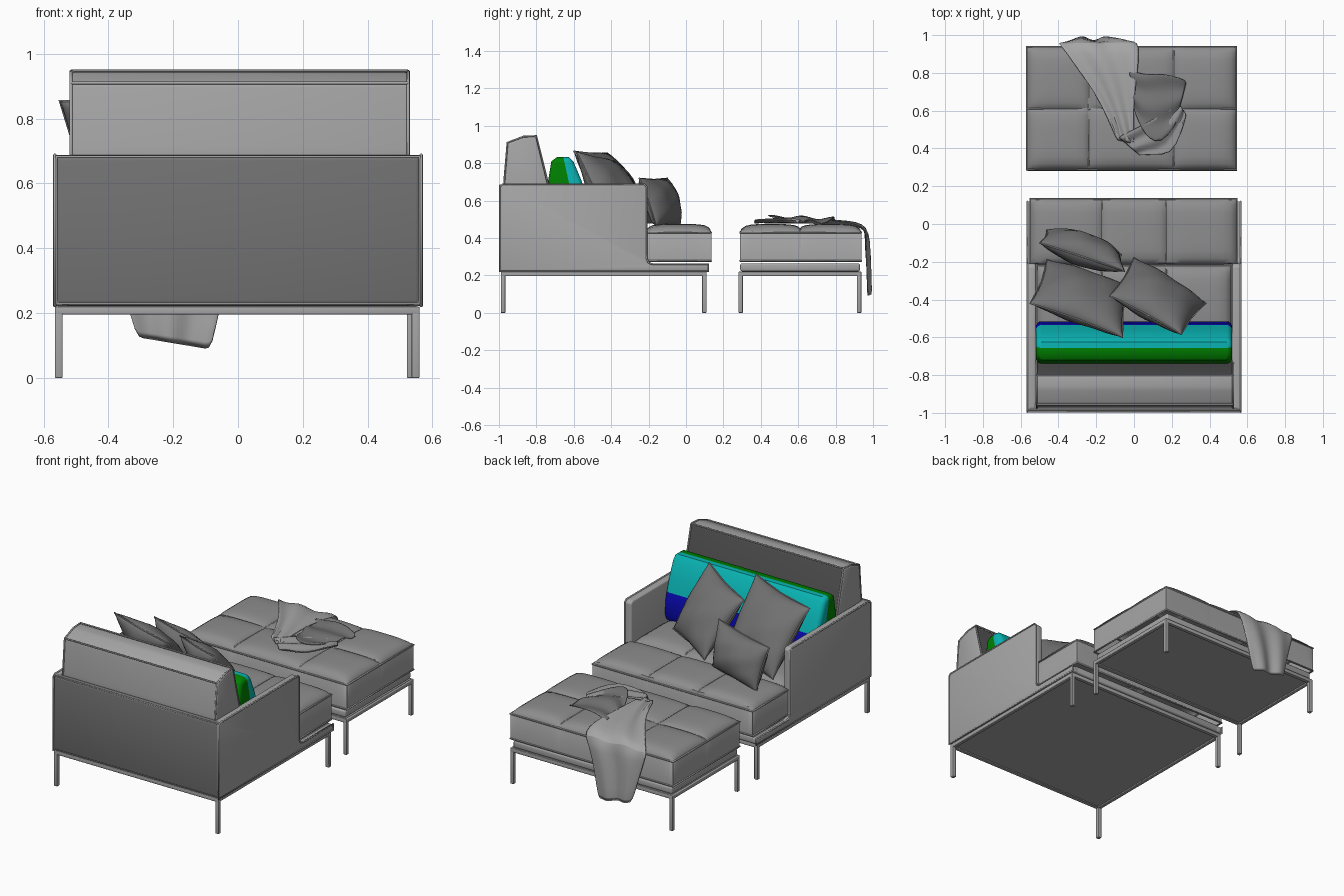
import bpy, bmesh, math
from mathutils import Vector

if "Cube" in bpy.data.objects:
    bpy.data.objects.remove(bpy.data.objects["Cube"])

def material(name, r, g, b):
    m = bpy.data.materials.new(name)
    m.diffuse_color = (r, g, b, 1)
    m.use_nodes = True
    m.node_tree.nodes["Principled BSDF"].inputs["Base Color"].default_value = m.diffuse_color
    return m

GREY = material("grey_fabric", .38, .38, .38)
MID = material("mid_grey_fabric", .27, .27, .27)
DEEP = material("deep_grey_fabric", .17, .17, .17)
DARK = material("dark_grey_fabric", .08, .08, .08)

def finish(name, bm, mats=(GREY,)):
    bmesh.ops.recalc_face_normals(bm, faces=bm.faces)
    me = bpy.data.meshes.new(name)
    bm.to_mesh(me)
    bm.free()
    ob = bpy.data.objects.new(name, me)
    for m in mats:
        me.materials.append(m)
    bpy.context.collection.objects.link(ob)
    return ob

def round_edges(bm, edges, r, seg=3):
    bmesh.ops.bevel(bm, geom=edges, offset=r, segments=seg, profile=0.5, affect='EDGES', clamp_overlap=True)

def prism_bm(profile, x0, x1):
    """Extrude a (y, z) profile along x."""
    bm = bmesh.new()
    f = bm.faces.new([bm.verts.new((x0, y, z)) for y, z in profile])
    r = bmesh.ops.extrude_face_region(bm, geom=[f])["geom"]
    bmesh.ops.translate(bm, vec=(x1 - x0, 0, 0), verts=[v for v in r if isinstance(v, bmesh.types.BMVert)])
    bmesh.ops.recalc_face_normals(bm, faces=bm.faces)
    return bm

def prism(name, profile, x0, x1, bevel, mats=(GREY,)):
    bm = prism_bm(profile, x0, x1)
    if bevel:
        round_edges(bm, bm.edges[:], bevel)
    return finish(name, bm, mats)

def box(name, x0, x1, y0, y1, z0, z1, bevel=0.004, mats=(GREY,)):
    return prism(name, [(y0, z0), (y1, z0), (y1, z1), (y0, z1)], x0, x1, bevel, mats)

def piping(name, pts, r=0.005, closed=True):
    cu = bpy.data.curves.new(name, 'CURVE')
    cu.dimensions = '3D'
    cu.bevel_depth, cu.bevel_resolution = r, 2
    cu.materials.append(GREY)
    sp = cu.splines.new('POLY')
    sp.points.add(len(pts) - 1)
    for p, c in zip(sp.points, pts):
        p.co = (*c, 1)
    sp.use_cyclic_u = closed
    bpy.context.collection.objects.link(bpy.data.objects.new(name, cu))

def grid_faces(bm, g):
    for a, b in zip(g, g[1:]):
        for j in range(len(a) - 1):
            bm.faces.new((a[j], b[j], b[j + 1], a[j + 1]))

def tufted(name, xs, ys, z0=0.272, rim=0.43, n=10):
    """Cushion whose cells puff up between the seams at xs and ys."""
    def samples(a):
        out = [(a[0], -1)]
        for p, q in zip(a, a[1:]):
            us = [-math.cos(math.pi * i / n) for i in range(1, n + 1)]
            out += [(p + (q - p) * (u + 1) / 2, u) for u in us]
        return [(x, u, 2 * (x - a[0]) / (a[-1] - a[0]) - 1) for x, u in out]
    def puff(u, v, k):
        return max(0, (1 - abs(u) ** k) * (1 - abs(v) ** k)) ** 0.6
    bm = bmesh.new()
    grid_faces(bm, [[bm.verts.new((x, y, rim + .022 * puff(u, v, 4) + .023 * puff(U, V, 14)))
                     for y, v, V in samples(ys)] for x, u, U in samples(xs)])
    for f in bm.faces:
        f.material_index = 1
    r = bmesh.ops.extrude_edge_only(bm, edges=[e for e in bm.edges if e.is_boundary])["geom"]
    for v in r:
        if isinstance(v, bmesh.types.BMVert):
            v.co.z = z0
        elif isinstance(v, bmesh.types.BMFace):
            v.material_index = 0
    finish(name, bm, (GREY, MID))
    a, b, c, d, h = xs[0], xs[-1], ys[0], ys[-1], rim + .021
    for z in (rim, z0 + 0.006):
        piping(name + "_piping", [(a, c, z), (b, c, z), (b, d, z), (a, d, z)])
    for x in xs[1:-1]:
        piping(name + "_seam", [(x, c, rim), (x, c + .03, h), (x, d - .03, h), (x, d, rim)], .004, False)
    for y in ys[1:-1]:
        piping(name + "_seam", [(a, y, rim), (a + .03, y, h), (b - .03, y, h), (b, y, rim)], .004, False)

def pillow(name, tl, tr, bl, br, thick, n=16):
    """Throw pillow stretched between four corner points."""
    tl, tr, bl, br = map(Vector, (tl, tr, bl, br))
    nrm, mid = (tr - tl).cross(bl - tl).normalized(), (tl + tr + bl + br) / 4
    ts = [-math.cos(math.pi * i / n) for i in range(n + 1)]
    def point(u, v, s):
        a = (u * (1 - 0.06 * (1 - v * v)) + 1) / 2
        b = (v * (1 - 0.06 * (1 - u * u)) + 1) / 2
        h = max(0, (1 - u * u) * (1 - v * v)) ** 0.5
        h *= 1 + 0.08 * math.sin(6 * u + 3 * v) * math.cos(4 * v - u)
        return tl.lerp(tr, a).lerp(bl.lerp(br, a), b) + nrm * s * h * thick / 2
    bm = bmesh.new()
    for s in (1, -1):
        grid_faces(bm, [[bm.verts.new(point(u, v, s)) for v in ts] for u in ts])
    bmesh.ops.remove_doubles(bm, verts=bm.verts, dist=0.0005)
    finish(name, bm, (DEEP,))
    rim = [tl, (tl + tr) / 2, tr, (tr + br) / 2, br, (br + bl) / 2, bl, (bl + tl) / 2]
    piping(name + "_piping", [p.lerp(mid, 0.06) if k % 2 else p for k, p in enumerate(rim)], 0.004)

def cloth(name, rows, amp, mats, m=10):
    """Rippled fabric strip through pairs of left/right points."""
    bm = bmesh.new()
    def point(i, j):
        p = Vector(rows[i][0]).lerp(Vector(rows[i][1]), j / m)
        w = amp * math.sin(j * 1.25 + i * 0.7)
        return p + (Vector((0, 0, w)) if p.z > 0.44 else Vector((0, w * 1.2, 0)))
    grid_faces(bm, [[bm.verts.new(point(i, j)) for j in range(m + 1)] for i in range(len(rows))])
    ob = finish(name, bm, mats)
    so = ob.modifiers.new("thickness", 'SOLIDIFY')
    so.thickness, so.offset = 0.008, 0
    ob.modifiers.new("smooth", 'SUBSURF').levels = 1

def base_frame(name, x0, x1, y0, y1, t=0.024):
    """Metal rails, four legs and underside panel."""
    box(name + "_underside", x0 + .01, x1 - .01, y0 + .01, y1 - .01, 0.203, 0.222, 0)
    for a, b in ((y0, y0 + t), (y1 - t, y1)):
        box(name + "_cross_rail", x0, x1, a, b, 0.196, 0.22)
        for c, d in ((x0, x0 + t), (x1 - t, x1)):
            box(name + "_leg", c, d, a, b, 0, 0.22)
    for c, d in ((x0, x0 + t), (x1 - t, x1)):
        box(name + "_side_rail", c, d, y0, y1, 0.196, 0.22)

# Armchair frame, base and upholstered shell
base_frame("chair", -0.565, 0.56, -0.99, 0.11)
box("chair_base", -0.545, 0.54, -0.97, 0.12, 0.222, 0.265, 0.01)
ARM = [(-.995, .222), (.12, .222), (.12, .26), (-.18, .26), (-.2, .268), (-.21, .29),
       (-.21, .675), (-.225, .688), (-.98, .688), (-.995, .675)]
for side, s in (("left", -1), ("right", 1)):
    prism(side + "_arm", ARM, s * 0.52, s * 0.567, 0.009)
    piping(side + "_arm_piping", [(s * 0.565, y, z) for y, z in ARM])
box("back_panel", -0.565, 0.565, -0.998, -0.945, 0.222, 0.688, 0.018, (DEEP,))
piping("back_panel_piping", [(x, -.994, z) for x, z in ((-.56, .23), (.56, .23), (.56, .683), (-.56, .683))])
# Seat: wide front row and rear row between the arms
tufted("seat_front", [-0.55, -0.17, 0.17, 0.545], [-0.215, 0.135])
tufted("seat_rear", [-0.515, -0.17, 0.17, 0.515], [-0.94, -0.58, -0.22])
# Tall back cushion with a darker front face
BACK = [(-.965, .45), (-.695, .45), (-.735, .68), (-.80, .946), (-.87, .942), (-.955, .91), (-.972, .70)]
back = prism("back_cushion", BACK, -0.52, 0.53, 0.014, (GREY, DARK))
for p in back.data.polygons:
    p.material_index = int(p.normal.y > 0.6)
for x in (-0.515, 0.525):
    piping("back_cushion_piping", [(x, y, z) for y, z in BACK])
for y, z in (BACK[3], BACK[5]):
    piping("back_cushion_seam", [(-.515, y, z), (.525, y, z)], 0.005, False)
# Coloured lumbar cushion, split into rear, upper front and lower front
mats = [material("cyan", .003, .46, .46), material("green", 0, .22, 0), material("blue", .003, .003, .48)]
LUMBAR = [(-.735, .46), (-.53, .46), (-.515, .50), (-.525, .60), (-.56, .71), (-.60, .805),
          (-.625, .832), (-.69, .832), (-.72, .81), (-.738, .70)]
bm = prism_bm(LUMBAR, -0.52, 0.52)
round_edges(bm, [e for e in bm.edges if abs(e.verts[0].co.x - e.verts[1].co.x) < 1e-5], 0.03, 4)
cut_p, cut_n = Vector((0, -.655, .83)), Vector((0, .14, .03)).normalized()
for p, nn in ((cut_p, cut_n), (Vector((0, 0, .63)), Vector((0, 0, 1)))):
    bmesh.ops.bisect_plane(bm, geom=bm.verts[:] + bm.edges[:] + bm.faces[:], plane_co=p, plane_no=nn)
for f in bm.faces:
    c = f.calc_center_median()
    f.material_index = 1 if (c - cut_p).dot(cut_n) < 0 else (2 if c.z < .63 else 0)
finish("lumbar_cushion", bm, mats)
# Throw pillows
pillow("left_pillow", (-.06, -.60, .865), (-.55, -.42, .855), (-.03, -.33, .48), (-.46, -.19, .48), 0.19)
pillow("right_pillow", (.25, -.585, .86), (-.13, -.38, .81), (.38, -.42, .48), (0, -.18, .48), 0.18)
pillow("small_pillow", (-.05, -.25, .72), (-.50, -.10, .72), (-.07, -.16, .465), (-.46, -.03, .465), 0.17)
# Ottoman
base_frame("ottoman", -0.565, 0.545, 0.28, 0.938)
box("ottoman_base", -0.555, 0.53, 0.29, 0.93, 0.222, 0.265, 0.01)
tufted("ottoman_cushion", [-0.568, -0.24, 0.21, 0.543], [0.288, 0.61, 0.938])
# Draped blanket: hanging length and crumpled folds
cloth("blanket_drape", [
    ((-.09, .44, .485), (.0, .42, .49)), ((-.14, .56, .487), (.0, .52, .492)), ((-.21, .70, .487), (.0, .66, .49)),
    ((-.30, .82, .487), (.02, .80, .487)), ((-.36, .91, .478), (.03, .91, .475)),
    ((-.405, .96, .455), (.02, .965, .45)), ((-.39, .968, .40), (-.01, .972, .39)),
    ((-.355, .975, .28), (-.05, .978, .25)), ((-.315, .982, .12), (-.08, .982, .08))], 0.011, (GREY,))
cloth("blanket_fold_lower", [
    ((-.09, .46, .485), (.03, .36, .485)), ((0, .50, .495), (.09, .37, .49)), ((.09, .55, .50), (.2, .36, .49)),
    ((.2, .61, .50), (.25, .48, .495)), ((.24, .64, .49), (.28, .58, .485))], 0.010, (MID,))
cloth("blanket_fold_upper", [
    ((-.03, .82, .484), (.0, .60, .49)), ((.05, .79, .495), (.04, .50, .51)), ((.12, .80, .505), (.08, .45, .515)),
    ((.2, .79, .50), (.14, .42, .51)), ((.285, .76, .484), (.22, .52, .495))], 0.011, (DEEP,))
# Smooth shading with crisp edges
for o in [o for o in bpy.data.objects if o.type == 'MESH']:
    o.select_set(True)
    bpy.context.view_layer.objects.active = o
bpy.ops.object.shade_smooth_by_angle(angle=math.radians(40))
